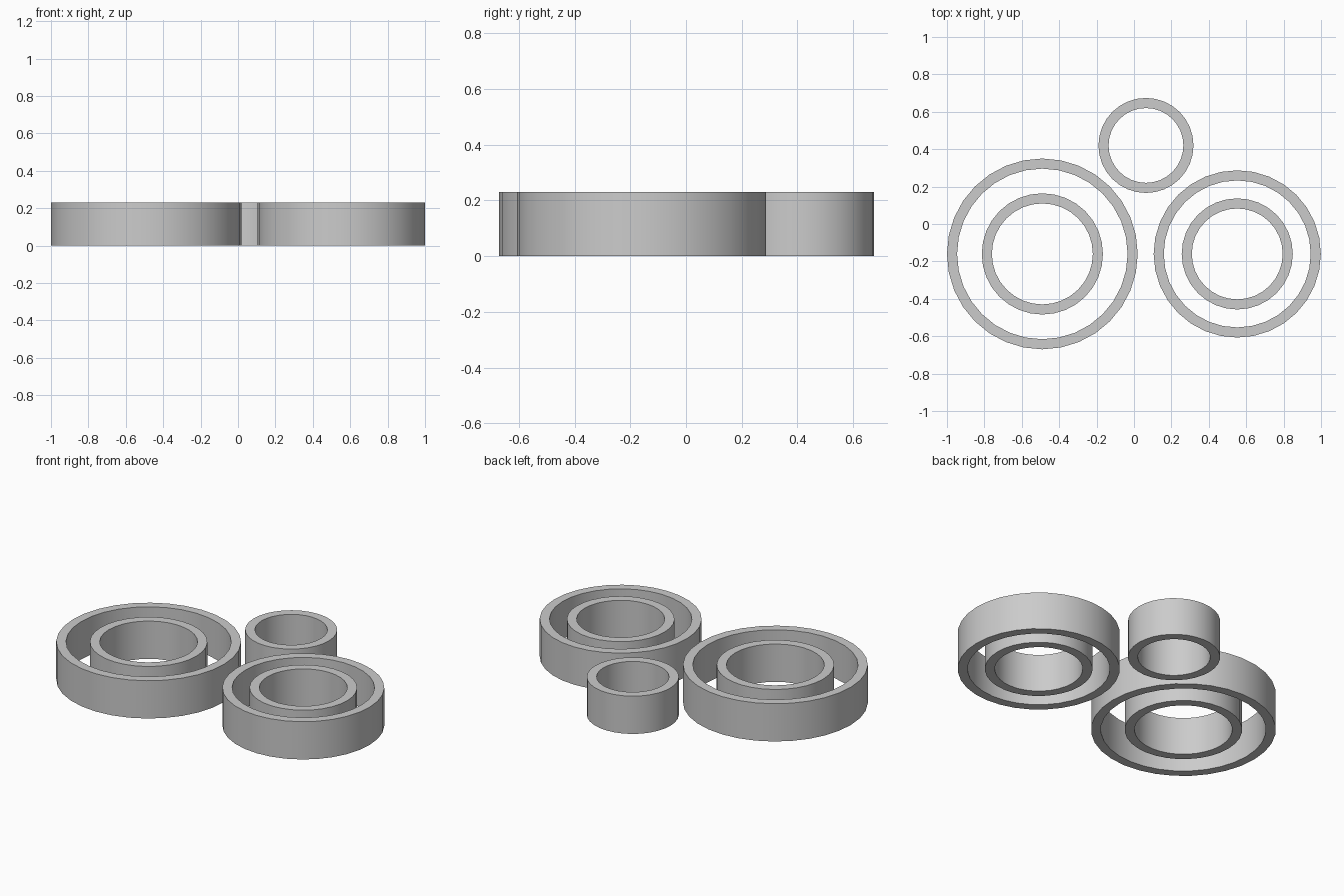
import bpy
import bmesh
from math import cos, sin, tau, radians

cube = bpy.data.objects.get("Cube")
if cube:
    bpy.data.objects.remove(cube, do_unlink=True)

HEIGHT = 0.23
WALL = 0.054
SIDES = 32

grey = bpy.data.materials.new("plain grey")
grey.use_nodes = True
colour = (0.6, 0.6, 0.6, 1)
grey.diffuse_color = colour
grey.node_tree.nodes["Principled BSDF"].inputs["Base Color"].default_value = colour


def ring(name, x, y, radius):
    """Open tube with a square wall section, standing on the ground."""
    bm = bmesh.new()
    section = [(radius, 0), (radius, HEIGHT),
               (radius - WALL, HEIGHT), (radius - WALL, 0)]
    loops = []
    for i in range(SIDES):
        a = tau * i / SIDES
        loops.append([bm.verts.new((r * cos(a), r * sin(a), z)) for r, z in section])
    for i in range(SIDES):
        a, b = loops[i], loops[(i + 1) % SIDES]
        for j in range(4):
            k = (j + 1) % 4
            bm.faces.new((a[j], b[j], b[k], a[k]))
    bmesh.ops.recalc_face_normals(bm, faces=bm.faces)
    mesh = bpy.data.meshes.new(name)
    bm.to_mesh(mesh)
    bm.free()
    mesh.materials.append(grey)
    obj = bpy.data.objects.new(name, mesh)
    obj.location = (x, y, 0)
    bpy.context.collection.objects.link(obj)
    bpy.ops.object.select_all(action='DESELECT')
    obj.select_set(True)
    bpy.context.view_layer.objects.active = obj
    bpy.ops.object.shade_smooth_by_angle(angle=radians(30))


# Large nested pair
ring("large_outer_ring", -0.49, -0.16, 0.51)
ring("large_inner_ring", -0.49, -0.16, 0.324)
# Medium nested pair
ring("medium_outer_ring", 0.552, -0.16, 0.447)
ring("medium_inner_ring", 0.552, -0.16, 0.297)
# Single small ring
ring("small_ring", 0.064, 0.42, 0.254)
